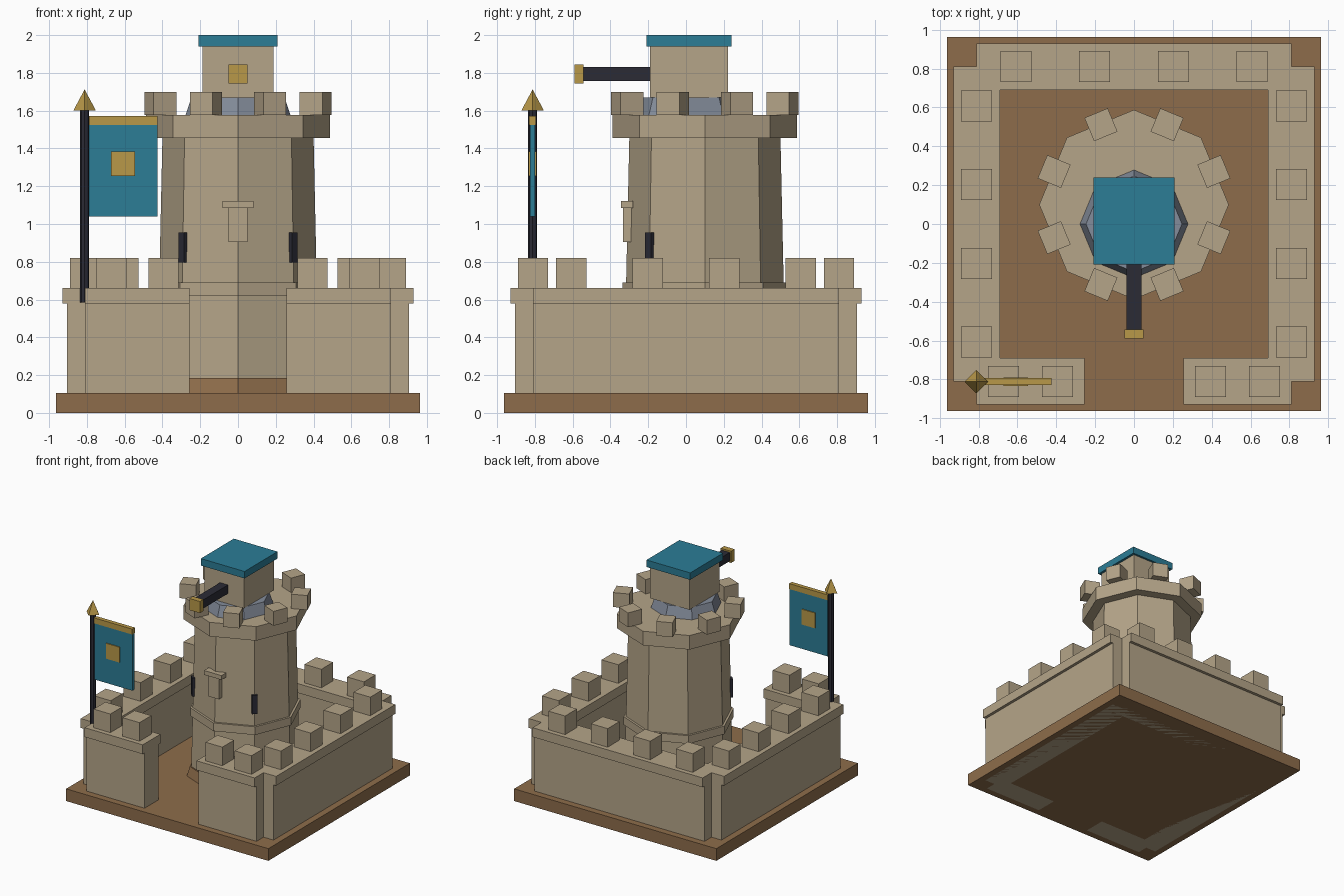
import bpy
from math import pi, cos, sin

cube = bpy.data.objects.get("Cube")
if cube:
    bpy.data.objects.remove(cube, do_unlink=True)


def material(name, rgb):
    m = bpy.data.materials.new(name)
    m.use_nodes = True
    color = (*rgb, 1)
    m.diffuse_color = color
    m.node_tree.nodes["Principled BSDF"].inputs["Base Color"].default_value = color
    return m


STONE = material("sandstone", (0.46, 0.375, 0.25))
EARTH = material("brown_earth", (0.27, 0.152, 0.07))
TEAL = material("teal", (0.025, 0.205, 0.305))
GOLD = material("gold", (0.48, 0.315, 0.065))
DARK = material("dark_iron", (0.024, 0.024, 0.036))
STEEL = material("blue_grey", (0.23, 0.262, 0.325))


def finish(name, mat):
    ob = bpy.context.object
    ob.name = name
    ob.data.materials.append(mat)
    return ob


def box(name, mat, x, y, z, turn=0):
    """Box from (low, high) ranges on each axis, turned about its own centre."""
    ranges = (x, y, z)
    bpy.ops.mesh.primitive_cube_add(
        size=1, location=[(a + b) / 2 for a, b in ranges], rotation=(0, 0, turn))
    bpy.context.object.scale = [b - a for a, b in ranges]
    return finish(name, mat)


def block(name, mat, x, y, w, d, z, turn=0):
    """Box given by its plan centre and size."""
    return box(name, mat, (x - w / 2, x + w / 2), (y - d / 2, y + d / 2), z, turn)


def prism(name, mat, x, y, r_low, r_high, z, sides=8):
    """Straight or tapered prism with a corner on the x axis."""
    bpy.ops.mesh.primitive_cone_add(
        vertices=sides, radius1=r_low, radius2=r_high, depth=z[1] - z[0],
        location=(x, y, sum(z) / 2))
    return finish(name, mat)


# Ground slab
block("ground_slab", EARTH, 0, 0, 1.925, 1.925, (0, 0.105))

# Curtain walls: body, coping and merlons
WALL = 0.81
GAP = 0.256


def wall(name, start, end, count):
    (x0, y0), (x1, y1) = start, end
    along_x = y0 == y1
    length = abs(x1 - x0) + abs(y1 - y0)
    cx, cy = (x0 + x1) / 2, (y0 + y1) / 2
    for part, thick, z in (("body", 0.19, (0, 0.58)), ("coping", 0.24, (0.58, 0.66))):
        w, d = (length, thick) if along_x else (thick, length)
        block(f"{name}_{part}", STONE, cx, cy, w, d, z)
    for i in range(count):
        t = (i + 0.5) / count
        block(f"{name}_merlon", STONE, x0 + (x1 - x0) * t, y0 + (y1 - y0) * t,
              0.16, 0.16, (0.66, 0.82))


wall("back_wall", (-WALL, WALL), (WALL, WALL), 4)
for side, s in (("left", 1), ("right", -1)):
    wall(f"{side}_wall", (s * WALL, -WALL), (s * WALL, WALL), 4)
    wall(f"front_{side}_wall", (s * WALL, -WALL), (s * GAP, -WALL), 2)

# Octagonal tower
TY = 0.1
prism("tower_footing", EARTH, 0, TY, 0.465, 0.44, (0.1, 0.185))
prism("tower_body", STONE, 0, TY, 0.43, 0.40, (0.1, 1.46))
prism("tower_band", STONE, 0, TY, 0.436, 0.436, (0.62, 0.69))
prism("tower_parapet", STONE, 0, TY, 0.488, 0.488, (1.455, 1.576))
for i in range(8):
    a = (i + 0.5) * pi / 4
    block("tower_merlon", STONE, 0.445 * cos(a), TY + 0.445 * sin(a),
          0.13, 0.13, (1.576, 1.70), a)

# Arrow slits on the two front corners, and the front niche
for s in (-1, 1):
    block("arrow_slit", DARK, s * 0.292, TY - 0.292, 0.042, 0.026,
          (0.795, 0.955), s * pi / 4)
box("niche_shaft", STONE, (-0.05, 0.05), (-0.333, -0.285), (0.905, 1.085))
box("niche_cap", STONE, (-0.083, 0.083), (-0.343, -0.28), (1.085, 1.122))

# Gun turret on the tower top
prism("turret_mount", STEEL, 0, 0, 0.278, 0.247, (1.576, 1.67))
box("turret_house", STONE, (-0.188, 0.188), (-0.19, 0.222), (1.67, 1.94))
box("turret_roof", TEAL, (-0.208, 0.208), (-0.208, 0.24), (1.94, 2.0))
box("turret_barrel", DARK, (-0.038, 0.038), (-0.545, -0.18), (1.758, 1.832))
box("turret_muzzle", GOLD, (-0.05, 0.05), (-0.59, -0.542), (1.745, 1.845))

# Banner at the front corner
PX, PY = -0.812, -0.812
prism("banner_pole", DARK, PX, PY, 0.024, 0.024, (0.585, 1.6))
prism("banner_finial", GOLD, PX, PY, 0.06, 0, (1.6, 1.712), sides=4)
cloth_x = (-0.79, -0.426)
box("banner_cloth", TEAL, cloth_x, (PY - 0.013, PY + 0.013), (1.04, 1.525))
box("banner_bar", GOLD, cloth_x, (PY - 0.018, PY + 0.018), (1.525, 1.572))
box("banner_emblem", GOLD, (-0.673, -0.545), (PY - 0.021, PY + 0.021), (1.253, 1.385))
